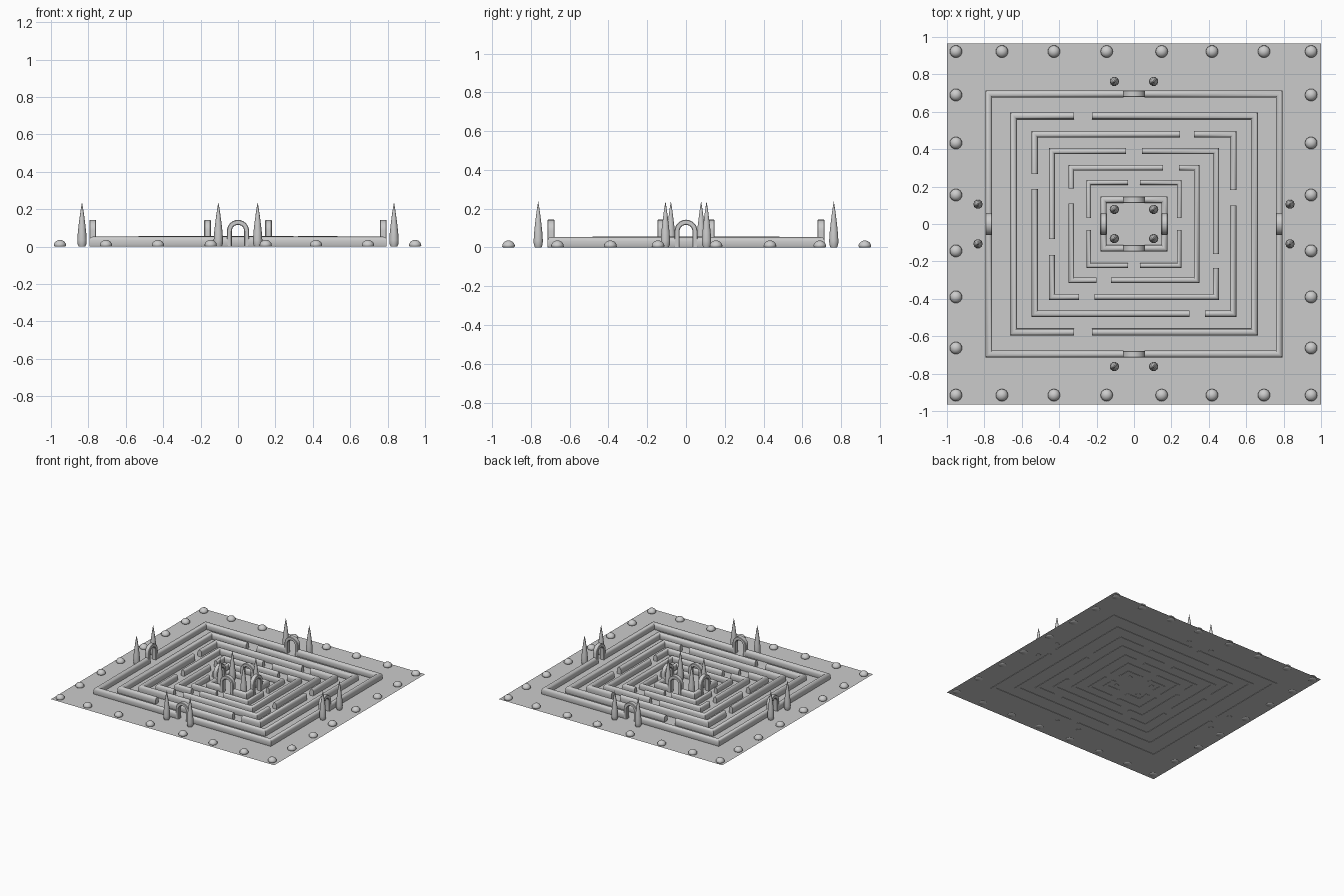
import bpy, bmesh, math
from mathutils import Vector

if "Cube" in bpy.data.objects:
    bpy.data.objects.remove(bpy.data.objects["Cube"])


def finish(name, bm, angle=40):
    bmesh.ops.recalc_face_normals(bm, faces=bm.faces)
    me = bpy.data.meshes.new(name)
    bm.to_mesh(me)
    bm.free()
    ob = bpy.data.objects.new(name, me)
    bpy.context.collection.objects.link(ob)
    bpy.ops.object.select_all(action='DESELECT')
    ob.select_set(True)
    bpy.context.view_layer.objects.active = ob
    bpy.ops.object.shade_smooth_by_angle(angle=math.radians(angle))
    return ob


def sweep(bm, path, profile, place):
    """Sweep a closed profile (side offset, depth) along a 2D path with mitred corners."""
    pts = [Vector(p) for p in path]
    dirs = [(b - a).normalized() for a, b in zip(pts, pts[1:])]
    nor = [Vector((-d.y, d.x)) for d in dirs]
    rings = []
    for i, p in enumerate(pts):
        n0, n1 = nor[max(i - 1, 0)], nor[min(i, len(nor) - 1)]
        m = (n0 + n1) / (1 + n0.dot(n1))
        rings.append([bm.verts.new(place(p + m * o, h)) for o, h in profile])
    k = len(profile)
    for a, b in zip(rings, rings[1:]):
        for j in range(k):
            bm.faces.new((a[j], a[(j + 1) % k], b[(j + 1) % k], b[j]))
    bm.faces.new(rings[0])
    bm.faces.new(rings[-1])


def lathe(bm, profile, x, y, sides):
    """Turn a (radius, z) profile ending at a tip."""
    rings = [[bm.verts.new((x + r * math.cos(2 * math.pi * s / sides),
                            y + r * math.sin(2 * math.pi * s / sides), z))
              for s in range(sides)] for r, z in profile[:-1]]
    tip = bm.verts.new((x, y, profile[-1][1]))
    for s in range(sides):
        t = (s + 1) % sides
        for a, b in zip(rings, rings[1:]):
            bm.faces.new((a[s], a[t], b[t], b[s]))
        bm.faces.new((rings[-1][s], rings[-1][t], tip))
    bm.faces.new(rings[0])


def hedge_ring(name, ox, oy, w, h, gaps):
    """Rectangular hedge, outer half sizes ox, oy, broken by gaps (side, low, high)."""
    hx, hy = ox - w / 2, oy - w / 2
    total = 4 * (hx + hy)
    along = {'T': lambda v: hx + v, 'R': lambda v: 2 * hx + hy - v,
             'B': lambda v: 3 * hx + 2 * hy - v, 'L': lambda v: 4 * hx + 3 * hy + v}
    corners = [(0, (-hx, hy)), (2 * hx, (hx, hy)),
               (2 * hx + 2 * hy, (hx, -hy)), (4 * hx + 2 * hy, (-hx, -hy))]
    corners += [(t + total, c) for t, c in corners]

    def point(t):
        t %= total
        if t < 2 * hx:
            return (-hx + t, hy)
        t -= 2 * hx
        if t < 2 * hy:
            return (hx, hy - t)
        t -= 2 * hy
        if t < 2 * hx:
            return (hx - t, -hy)
        return (-hx, -hy + t - 2 * hx)

    spans = sorted(tuple(sorted((along[s](a), along[s](b)))) for s, a, b in gaps)
    # rounded hedge section
    r = w / 2
    prof = [(-.8 * r, 0), (-r, .15 * h), (-r, .6 * h), (-.88 * r, .82 * h), (-.5 * r, .96 * h), (0, h),
            (.5 * r, .96 * h), (.88 * r, .82 * h), (r, .6 * h), (r, .15 * h), (.8 * r, 0)]
    bm = bmesh.new()
    for i, (_, start) in enumerate(spans):
        end = spans[(i + 1) % len(spans)][0]
        if end <= start:
            end += total
        path = [point(start)] + [c for t, c in corners if start < t < end] + [point(end)]
        sweep(bm, path, prof, lambda p, z: (p.x, p.y, z))
    finish(name, bm)


# ground
bm = bmesh.new()
bmesh.ops.create_grid(bm, x_segments=1, y_segments=1, size=1)
for v in bm.verts:
    v.co.y *= .965
    v.co.z = .002
finish("ground", bm)

# hedge rings, outermost first
gates = [(s, -.055, .055) for s in "TRBL"]
hedge_ring("outer_hedge", .795, .714, .037, .053, gates)
hedge_ring("hedge_2", .663, .597, .037, .053, [('T', -.32, -.225), ('B', -.32, -.225)])
hedge_ring("hedge_3", .548, .497, .034, .056,
           [('T', .245, .32), ('L', .187, .267), ('R', .1, .182), ('B', .298, .38)])
hedge_ring("hedge_4", .455, .406, .032, .052,
           [('T', -.043, .043), ('L', -.166, -.08), ('R', -.235, -.16), ('B', -.294, -.21)])
hedge_ring("hedge_5", .35, .316, .03, .05,
           [('T', .155, .24), ('L', .11, .19), ('B', -.2, -.123)])
hedge_ring("hedge_6", .255, .235, .026, .047, [(s, -.032, .032) for s in "TRBL"])
hedge_ring("centre_hedge", .18, .147, .034, .05, gates)

# arches in the gates of the outer and centre hedges
R, T, D, Z = .046, .013, .018, .084
arch_path = [(-R, 0)] + [(-R * math.cos(math.pi * i / 12), Z + R * math.sin(math.pi * i / 12))
                         for i in range(13)] + [(R, 0)]
arch_prof = [(-T, -.8 * D), (-.75 * T, -D), (.75 * T, -D), (T, -.8 * D),
             (T, .8 * D), (.75 * T, D), (-.75 * T, D), (-T, .8 * D)]
for part, ax, ay in (("outer", .777, .696), ("centre", .163, .13)):
    for sgn, side in ((1, "a"), (-1, "b")):
        bm = bmesh.new()
        sweep(bm, arch_path, arch_prof, lambda p, d: (p.x, sgn * ay + d, p.y))
        finish(f"{part}_arch_y_{side}", bm)
        bm = bmesh.new()
        sweep(bm, arch_path, arch_prof, lambda p, d: (sgn * ax + d, p.x, p.y))
        finish(f"{part}_arch_x_{side}", bm)

# cypress trees flanking the gates and in the centre court
cypress = [(.018, 0), (.024, .015), (.025, .035), (.0225, .075), (.0175, .12),
           (.011, .17), (.005, .21), (0, .237)]
spots = [(sx * x, sy * y) for x, y in ((.105, .762), (.834, .106), (.105, .078))
         for sx in (-1, 1) for sy in (-1, 1)]
for i, (x, y) in enumerate(spots):
    bm = bmesh.new()
    lathe(bm, cypress, x, y, 10)
    finish(f"cypress_{i + 1}", bm, 50)

# clipped round bushes along the border
dome = [(.028, 0)] + [(.033 * math.cos(a), .006 + .03 * math.sin(a))
                      for a in (math.pi / 2 * k / 5 for k in range(5))] + [(0, .036)]
xs = (-.952, -.706, -.428, -.146, .148, .417, .695, .947)
ys = (.69, .433, .155, -.144, -.39, -.663)
bushes = [(x, y) for x in xs for y in (.922, -.915)] + [(x, y) for y in ys for x in (xs[0], xs[-1])]
for i, (x, y) in enumerate(bushes):
    bm = bmesh.new()
    lathe(bm, dome, x, y, 16)
    finish(f"bush_{i + 1}", bm, 60)
